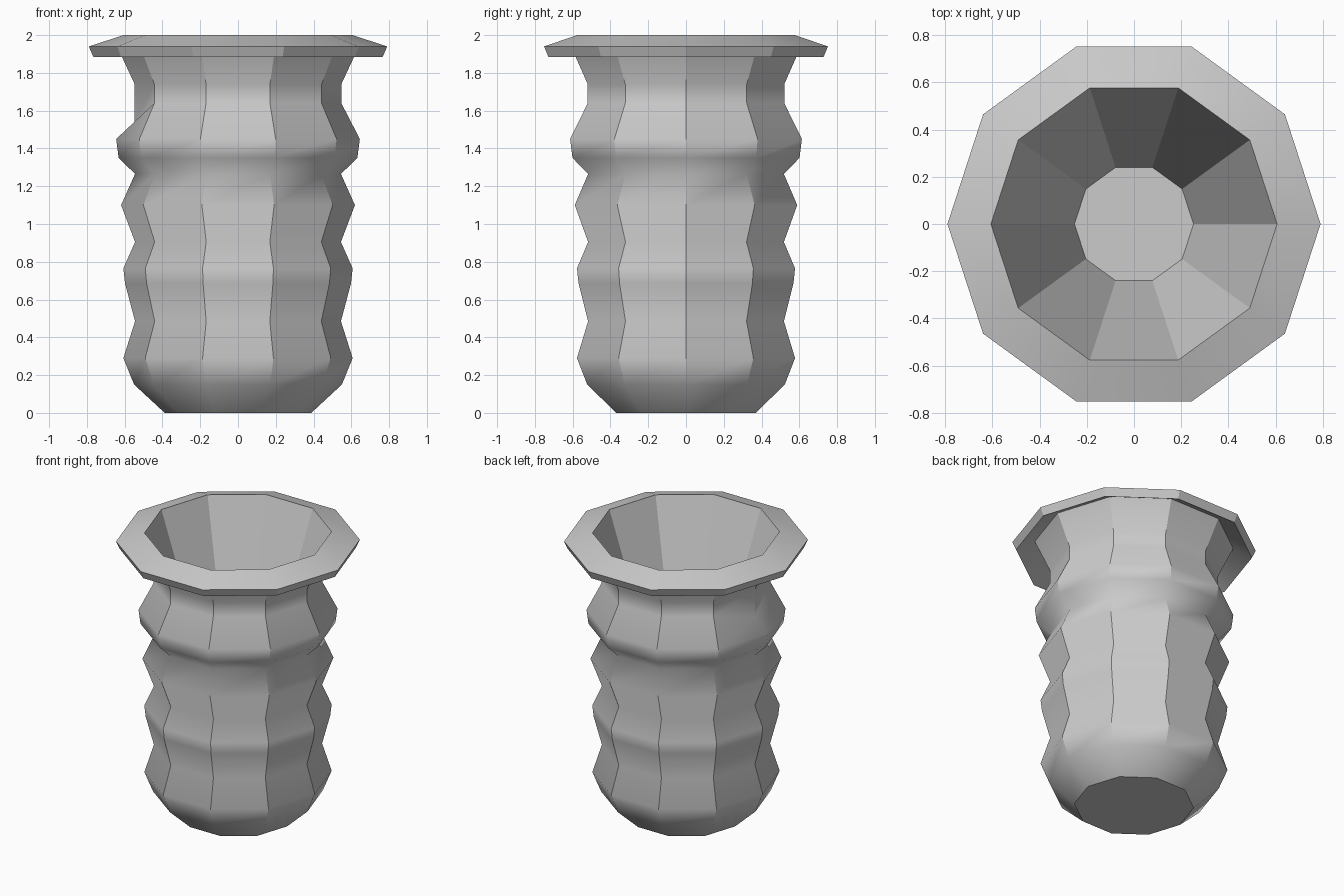
import bpy, bmesh, math

if "Cube" in bpy.data.objects:
    bpy.data.objects.remove(bpy.data.objects["Cube"])

SIDES = 10

# Profile (radius, height): base, ribbed wall, flared rim, tapered inside
profile = [
    (0.388, 0.0), (0.55, 0.15), (0.607, 0.29), (0.545, 0.485),
    (0.598, 0.685), (0.607, 0.765), (0.545, 0.905), (0.619, 1.10),
    (0.545, 1.265), (0.632, 1.35), (0.645, 1.45), (0.547, 1.64),
    (0.547, 1.74), (0.645, 1.95),
    (0.766, 1.885), (0.79, 1.94), (0.606, 2.0),
    (0.252, 0.95),
]
hard_rings = {0, 13, 14, 15, 16, 17}   # rings with a crisp edge

bm = bmesh.new()
rings = []
for r, z in profile:
    rings.append([bm.verts.new((r * math.cos(2 * math.pi * k / SIDES),
                                r * math.sin(2 * math.pi * k / SIDES), z))
                  for k in range(SIDES)])

# Walls
for a, b in zip(rings, rings[1:]):
    for k in range(SIDES):
        n = (k + 1) % SIDES
        bm.faces.new((a[k], a[n], b[n], b[k]))

# Base and inner floor
bm.faces.new(list(reversed(rings[0])))
bm.faces.new(rings[-1])

# Small dent under the neck on the left side
rings[11][SIDES // 2].co.z = 1.54

# Smooth along the ribs, crisp at the corners and rim
bm.normal_update()
ring_of = {v: i for i, ring in enumerate(rings) for v in ring}
for f in bm.faces:
    f.smooth = True
for e in bm.edges:
    i, j = (ring_of[v] for v in e.verts)
    if i == j:
        e.smooth = i not in hard_rings
    else:
        e.smooth = e.calc_face_angle(0) < math.radians(28)

mesh = bpy.data.meshes.new("ribbed_pot")
bm.to_mesh(mesh)
bm.free()
pot = bpy.data.objects.new("ribbed_pot", mesh)
bpy.context.collection.objects.link(pot)
